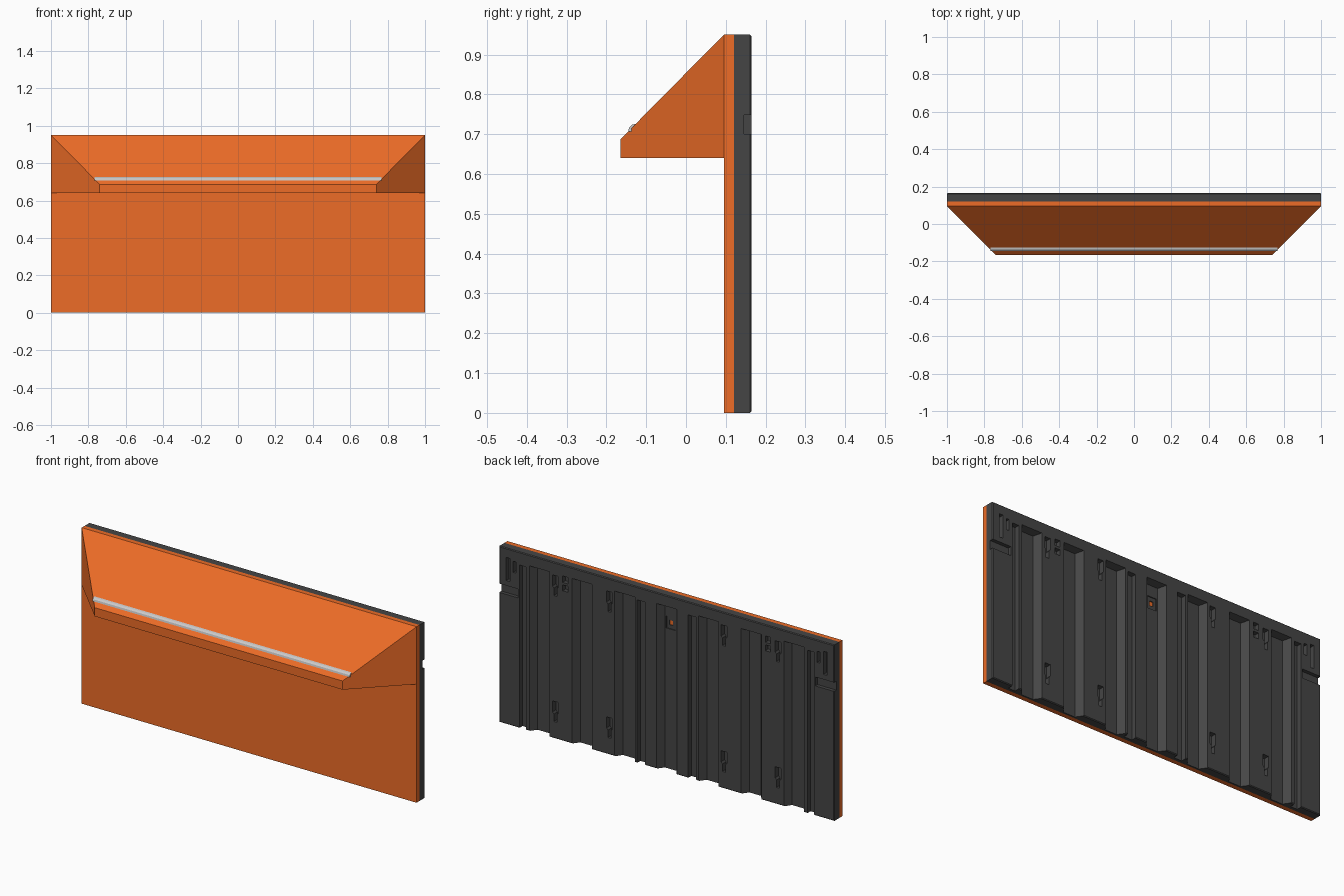
import bpy, bmesh

if "Cube" in bpy.data.objects:
    bpy.data.objects.remove(bpy.data.objects["Cube"])


def material(name, rgb):
    m = bpy.data.materials.new(name)
    m.diffuse_color = (*rgb, 1)
    m.use_nodes = True
    m.node_tree.nodes["Principled BSDF"].inputs["Base Color"].default_value = m.diffuse_color
    return m


def loft(bm, front, back):
    """Closed solid between two matching xyz loops."""
    a = [bm.verts.new(p) for p in front]
    b = [bm.verts.new(p) for p in back]
    n = len(a)
    faces = [bm.faces.new(a), bm.faces.new(b[::-1])]
    for i in range(n):
        j = (i + 1) % n
        faces.append(bm.faces.new((a[j], a[i], b[i], b[j])))
    bmesh.ops.recalc_face_normals(bm, faces=faces)


def prism(bm, pts, y0, y1):
    """Extrude an x-z outline along y."""
    loft(bm, [(x, y0, z) for x, z in pts], [(x, y1, z) for x, z in pts])


def rect(cx, hw, z0, z1):
    return [(cx - hw, z0), (cx + hw, z0), (cx + hw, z1), (cx - hw, z1)]


def finish(bm, name, mat=None):
    me = bpy.data.meshes.new(name)
    bm.to_mesh(me)
    bm.free()
    ob = bpy.data.objects.new(name, me)
    bpy.context.collection.objects.link(ob)
    if mat:
        me.materials.append(mat)
    return ob


orange = material("orange", (0.85, 0.15, 0.02))
dark = material("dark_grey", (0.06, 0.06, 0.06))
FRONT, MID, BACK, OUT = 0.095, 0.12, 0.165, 0.17
H = 0.95

# Front panel sheet
bm = bmesh.new()
prism(bm, rect(0, 1, 0, H), FRONT, MID)
finish(bm, "front_panel", orange)

# Sloping hood with a short vertical lip
bm = bmesh.new()
lip = [(-0.74, -0.165, 0.64), (0.74, -0.165, 0.64), (0.74, -0.165, 0.687), (-0.74, -0.165, 0.687)]
root = [(x, FRONT, z) for x, z in rect(0, 1, 0.64, H)]
loft(bm, lip, root)
finish(bm, "hood", orange)

# Grey strip lying on the hood slope
bm = bmesh.new()
section = [(-0.145, 0.707), (-0.143, 0.717), (-0.136, 0.724), (-0.126, 0.726), (-0.126, 0.707)]
loft(bm, [(-0.768, y, z) for y, z in section], [(0.768, y, z) for y, z in section])
finish(bm, "hood_strip")

# Back panel with a small chamfer round its rear face
bm = bmesh.new()
prism(bm, rect(0, 1, 0, H), MID, BACK)
rear = [e for e in bm.edges if all(v.co.y > BACK - 0.001 for v in e.verts)]
bmesh.ops.bevel(bm, geom=rear, offset=0.004, segments=1, affect='EDGES')
back_panel = finish(bm, "back_panel", dark)

# Cutters for all recesses in the back
bm = bmesh.new()


def groove(cx):
    floor = rect(cx, 0.035, -0.05, 0.88)
    mouth = rect(cx, 0.064, -0.05, 0.893)
    loft(bm, [(x, 0.13, z) for x, z in floor], [(x, OUT, z) for x, z in mouth])


def keyhole(cx, top):
    w, n = 0.017, 0.009
    prism(bm, [(cx - w, top), (cx - w, top - 0.06), (cx - n, top - 0.07), (cx - n, top - 0.11),
               (cx + n, top - 0.11), (cx + n, top - 0.07), (cx + w, top - 0.06), (cx + w, top)],
          0.135, OUT)


groove(0)
for s in (-1, 1):
    for x in (0.25, 0.505, 0.76):
        groove(s * x)
    for x, w in ((0.152, 0.024), (0.86, 0.02)):
        prism(bm, rect(s * x, w, -0.05, 0.88), 0.137, OUT)
    for x in (0.342, 0.665):
        for top in (0.88, 0.2):
            keyhole(s * x, top)
    # paired small pockets
    prism(bm, rect(s * 0.605, 0.016, 0.855, 0.89), 0.14, OUT)
    prism(bm, rect(s * 0.605, 0.016, 0.81, 0.842), 0.14, OUT)
    # end slots and side notch
    prism(bm, rect(s * 0.947, 0.011, 0.775, 0.9), 0.14, OUT)
    prism(bm, rect(s * 0.908, 0.009, 0.83, 0.89), 0.14, OUT)
    prism(bm, rect(s * 0.95, 0.062, 0.7, 0.748), 0.146, OUT)
# central square pocket and hole showing the front sheet
prism(bm, rect(0, 0.027, 0.755, 0.82), 0.125, 0.14)
prism(bm, rect(0, 0.011, 0.775, 0.8), 0.11, 0.14)
cutter = finish(bm, "recess_cutter", dark)
cutter.hide_render = True

mod = back_panel.modifiers.new("recesses", 'BOOLEAN')
mod.operation = 'DIFFERENCE'
mod.solver = 'EXACT'
mod.use_self = True
mod.object = cutter
bpy.context.view_layer.objects.active = back_panel
back_panel.select_set(True)
bpy.ops.object.modifier_apply(modifier=mod.name)
bpy.data.objects.remove(cutter)
